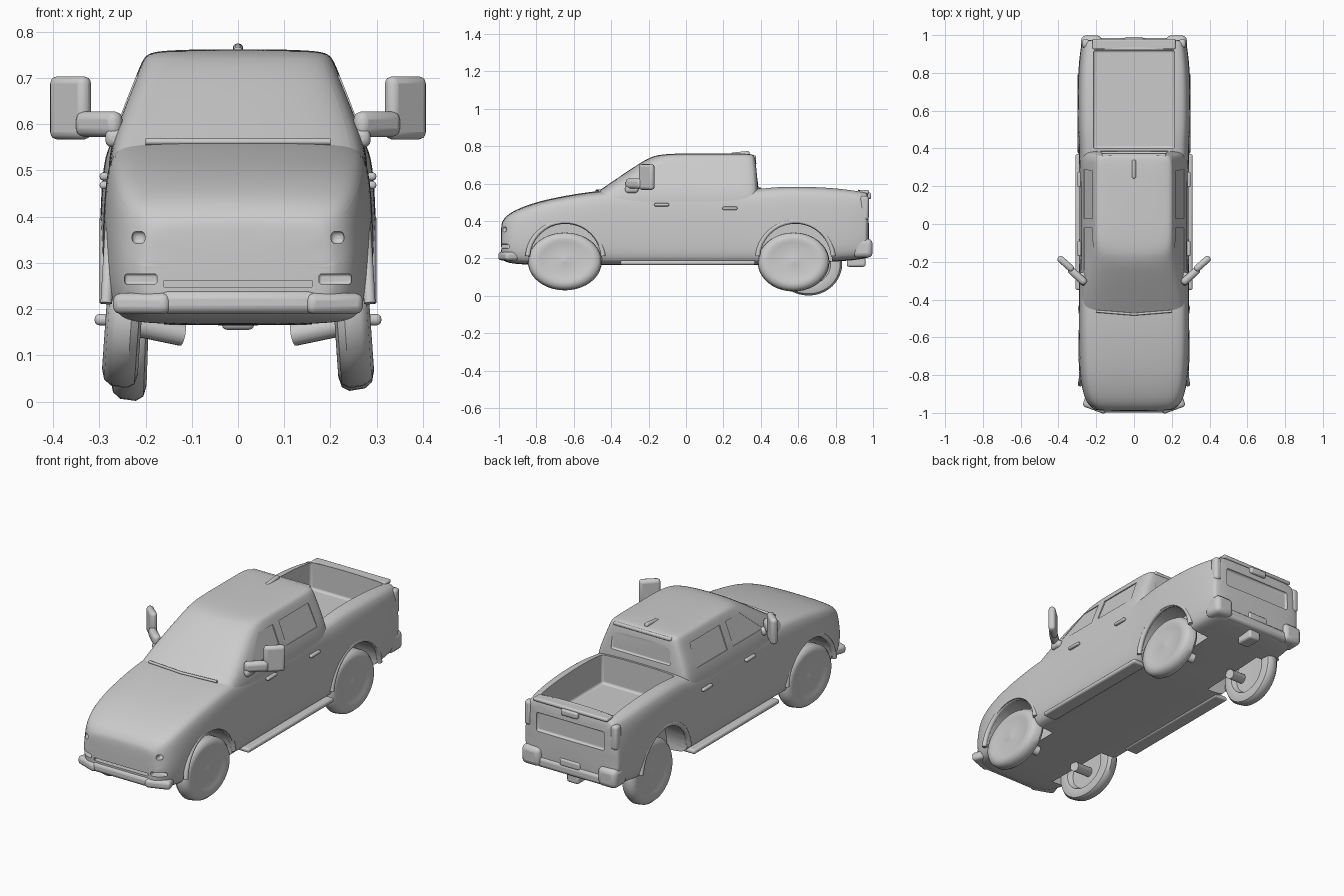
import bpy, bmesh, math
from mathutils import Vector, Matrix

if "Cube" in bpy.data.objects:
    bpy.data.objects.remove(bpy.data.objects["Cube"], do_unlink=True)

grey = bpy.data.materials.new("plain grey")
grey.use_nodes = True
grey.diffuse_color = (0.6, 0.6, 0.6, 1)
grey.node_tree.nodes["Principled BSDF"].inputs["Base Color"].default_value = (0.6, 0.6, 0.6, 1)


def finish(name, bm, angle=40):
    bmesh.ops.recalc_face_normals(bm, faces=bm.faces)
    me = bpy.data.meshes.new(name)
    bm.to_mesh(me)
    bm.free()
    me.materials.append(grey)
    ob = bpy.data.objects.new(name, me)
    bpy.context.collection.objects.link(ob)
    smooth(ob, angle)
    return ob


def activate(ob):
    bpy.ops.object.select_all(action="DESELECT")
    ob.select_set(True)
    bpy.context.view_layer.objects.active = ob


def smooth(ob, angle=40):
    activate(ob)
    bpy.ops.object.shade_smooth_by_angle(angle=math.radians(angle))


def apply(ob, kind, **settings):
    activate(ob)
    mod = ob.modifiers.new(kind.title(), kind)
    for key, value in settings.items():
        setattr(mod, key, value)
    bpy.ops.object.modifier_apply(modifier=mod.name)


def loft(name, rings, levels=0, closed=True):
    """Skin a list of vertex rings and cap both ends."""
    bm = bmesh.new()
    loops = [[bm.verts.new(p) for p in ring] for ring in rings]
    n = len(loops[0])
    for a, b in zip(loops, loops[1:]):
        for i in range(n):
            j = (i + 1) % n
            bm.faces.new((a[i], a[j], b[j], b[i]))
    if closed:
        bm.faces.new(loops[0])
        bm.faces.new(loops[-1])
    ob = finish(name, bm)
    if levels:
        apply(ob, "SUBSURF", levels=levels)
        smooth(ob)
    return ob


def mirror_ring(half):
    """Close a half outline, running from centre line to centre line, over x = 0."""
    return half + [(-x, y, z) for x, y, z in reversed(half[1:-1])]


def box(name, centre, size, bevel=0.0, rot=(0, 0, 0)):
    bm = bmesh.new()
    bmesh.ops.create_cube(bm, size=1)
    bmesh.ops.scale(bm, vec=size, verts=bm.verts)
    ob = finish(name, bm)
    ob.location, ob.rotation_euler = centre, rot
    if bevel:
        apply(ob, "BEVEL", width=bevel, segments=3)
        smooth(ob)
    return ob


def cut(target, cutter):
    cutter.hide_render = True
    bpy.context.view_layer.update()
    apply(target, "BOOLEAN", operation="DIFFERENCE", object=cutter, solver="EXACT")
    bpy.data.objects.remove(cutter, do_unlink=True)
    smooth(target, 35)


# Lower body: stations of (y, half width, bottom, top)
stations = [(-.99, .19, .21, .38), (-.98, .215, .19, .405), (-.95, .25, .175, .44),
            (-.88, .275, .168, .475), (-.77, .288, .165, .512), (-.6, .293, .165, .545),
            (-.45, .293, .165, .565), (-.3, .29, .165, .572), (.3, .29, .165, .572),
            (.39, .291, .165, .578), (.5, .298, .17, .594), (.75, .3, .18, .589),
            (.9, .288, .19, .572), (.96, .277, .2, .563), (.98, .268, .21, .555)]


def body_ring(y, w, lo, hi):
    mid = (lo + hi) / 2
    return mirror_ring([(0, y, lo), (.8 * w, y, lo), (.95 * w, y, lo + .02), (w, y, lo + .08),
                        (w, y, mid), (.985 * w, y, hi - .1), (.94 * w, y, hi - .025),
                        (.78 * w, y, hi - .004), (0, y, hi)])


body = loft("body", [body_ring(*s) for s in stations], 3)

# Cab: levels of (z, front, back, half width)
cab_levels = [(.4, -.66, .385, .275), (.5, -.56, .387, .282), (.55, -.485, .388, .275),
              (.6, -.412, .386, .262), (.7, -.265, .377, .222), (.738, -.2, .372, .207),
              (.753, -.155, .366, .195), (.759, -.09, .34, .165), (.762, 0, .25, .08)]


def cab_ring(z, f, b, w):
    return mirror_ring([(0, f, z), (.6 * w, f + .008, z), (.93 * w, f + .035, z),
                        (w, f + .12, z), (w, (f + b) / 2, z), (w, b - .08, z),
                        (.98 * w, b - .01, z), (.75 * w, b, z), (0, b, z)])


cab = loft("cab", [cab_ring(*s) for s in cab_levels], 3)


def side_x(z):
    return .262 - (z - .6) * .4


# Shallow side window and rear window recesses
windows = [[(-.27, .585), (-.02, .585), (-.02, .705), (-.14, .705)],
           [(.03, .585), (.29, .585), (.28, .705), (.03, .705)]]
for s in (-1, 1):
    for outline in windows:
        cut(cab, loft("window_cutter", [[(s * (side_x(z) - .006), y, z) for y, z in outline],
                                        [(s * .4, y, z) for y, z in outline]]))
cut(cab, box("rear_window_cutter", (0, .40, .66), (.35, .05, .1), .008))

# Cargo bed, wheel arches, grille and lamp openings
cut(body, box("bed_cutter", (0, .66, .55), (.43, .52, .26), .012))
for y in (-.645, .585):
    for s in (-1, 1):
        bm = bmesh.new()
        bmesh.ops.create_cone(bm, cap_ends=True, segments=48, radius1=.195, radius2=.195, depth=.2,
                              matrix=Matrix.Translation((s * .26, y, .195)) @ Matrix.Rotation(math.pi / 2, 4, "Y"))
        cut(body, finish("arch_cutter", bm))
cut(body, box("grille_cutter", (0, -.99, .255), (.32, .06, .014)))
for s in (-1, 1):
    cut(body, box("lamp_cutter", (s * .21, -.97, .265), (.07, .07, .022), .006))
    cut(body, box("dimple_cutter", (s * .215, -.965, .355), (.028, .05, .026), .01))
cut(body, box("tailgate_cutter", (0, .99, .44), (.4, .05, .1), .01))


# Tubes that follow a path
def tube(name, points, radius):
    cu = bpy.data.curves.new(name, "CURVE")
    cu.dimensions, cu.bevel_depth, cu.bevel_resolution, cu.use_fill_caps = "3D", radius, 3, True
    sp = cu.splines.new("POLY")
    sp.points.add(len(points) - 1)
    for p, co in zip(sp.points, points):
        p.co = (*co, 1)
    ob = bpy.data.objects.new(name, cu)
    bpy.context.collection.objects.link(ob)
    cu.materials.append(grey)
    activate(ob)
    bpy.ops.object.convert(target="MESH")
    smooth(bpy.context.object, 50)


def wheel(name, centre, ry, rz, lean):
    side = 1 if centre[0] > 0 else -1
    profile = [(.034, .02), (.03, .12), (.03, .65), (.036, .75), (.03, .9), (.014, .98), (-.02, 1),
               (-.036, .94), (-.042, .8), (-.038, .66), (-.012, .6), (-.01, .1)]
    rings = [[(side * x, ry * r * math.cos(a * math.tau / 40), rz * r * math.sin(a * math.tau / 40))
              for a in range(40)] for x, r in profile]
    ob = loft(name, rings)
    ob.location, ob.rotation_euler = centre, (0, lean, 0)


wheel("front_left_wheel", (.25, -.648, .185), .198, .155, math.radians(-4))
wheel("front_right_wheel", (-.25, -.648, .185), .198, .155, math.radians(4))
wheel("rear_left_wheel", (.25, .575, .182), .192, .158, math.radians(-4))
wheel("rear_right_wheel", (-.235, .655, .172), .18, .17, math.radians(2))

# Parts repeated on both sides
for s, label in ((1, "left"), (-1, "right")):
    for y, place in ((-.645, "front"), (.585, "rear")):
        arc = [math.radians(a) for a in range(5, 176, 10)]
        tube(f"{place}_{label}_arch_lip",
             [(s * (.286 - .012 * math.sin(a) * (y < 0)), y + .203 * math.cos(a), .195 + .203 * math.sin(a))
              for a in arc], .013)
        tube(f"{place}_{label}_axle_stub", [(s * .24, y, .17), (s * .12, y + .03, .145)], .026)
    box(f"{label}_running_board", (s * .27, .01, .177), (.08, .72, .024), .01)
    for y, z in ((-.13, .487), (.235, .468)):
        box(f"{label}_door_handle", (s * .289, y, z), (.02, .08, .017), .007)
    # Mirror arm and head, swept back
    turn = (0, 0, s * math.radians(42))
    box(f"{label}_mirror_arm", (s * .3, -.275, .6), (.12, .04, .055), .018, turn)
    box(f"{label}_mirror_base", (s * .262, -.29, .57), (.05, .07, .04), .015)
    box(f"{label}_mirror_head", (s * .362, -.21, .635), (.105, .036, .137), .016, turn)
    # Rear bumper corner, rear lamp and front lower bumper corner
    box(f"{label}_bumper_corner", (s * .225, .945, .255), (.11, .105, .1), .025)
    box(f"{label}_bumper_step", (s * .262, .925, .275), (.03, .08, .03), .01)
    box(f"{label}_rear_lamp", (s * .255, .955, .47), (.04, .045, .13), .015)
    box(f"{label}_front_bumper_corner", (s * .2, -.948, .212), (.13, .08, .045), .016, (0, 0, s * .35))

# Bumpers, tailgate handle, cab fittings and underside
box("front_bumper_bar", (0, -.97, .215), (.34, .055, .05), .018)
box("rear_bumper_bar", (0, .95, .23), (.4, .07, .055), .018)
box("plate_holder", (0, .965, .265), (.12, .04, .04), .01)
box("tow_hitch", (0, .91, .18), (.07, .1, .05), .012)
box("tailgate_handle", (0, .975, .535), (.1, .03, .035), .01)
box("tailgate_top", (0, .952, .555), (.44, .055, .02), .008)
box("roof_fin", (0, .29, .758), (.022, .1, .024), .009, (.1, 0, 0))
box("cab_rear_lip", (0, .36, .742), (.34, .03, .018), .007)
tube("wiper_ridge", [(x / 100, -.478 + abs(x) * .0008, .562) for x in range(-20, 21, 4)], .007)
